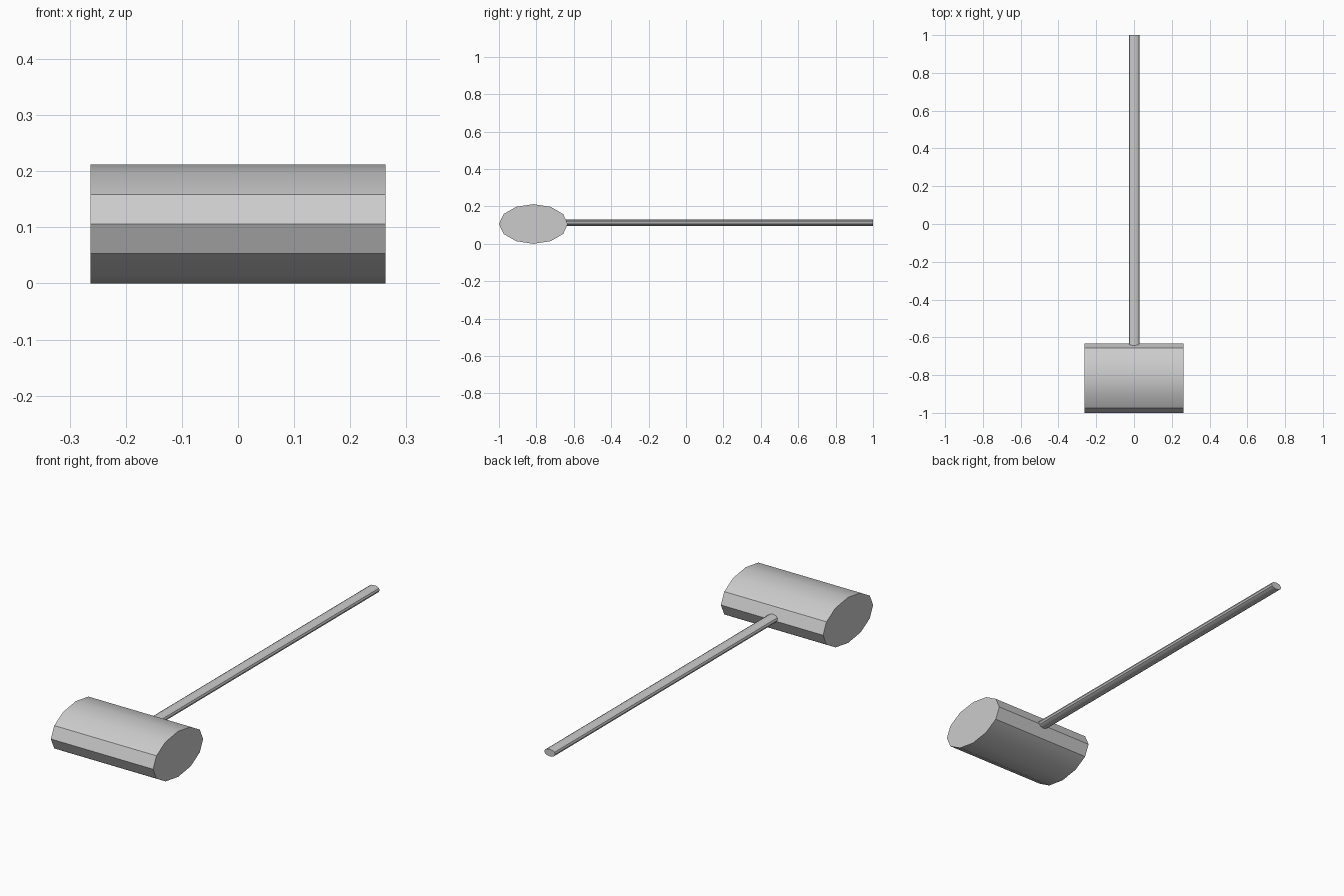
import bpy
from math import pi, radians
from mathutils import Matrix

cube = bpy.data.objects.get("Cube")
if cube:
    bpy.data.objects.remove(cube, do_unlink=True)

grey = bpy.data.materials.new("plain grey")
grey.use_nodes = True
colour = (0.6, 0.6, 0.6, 1)
grey.diffuse_color = colour
grey.node_tree.nodes["Principled BSDF"].inputs["Base Color"].default_value = colour


def flattened_rod(name, axis, centre, wide, tall, length):
    """Twelve-sided oval rod lying along x or y, with flat ends."""
    bpy.ops.mesh.primitive_cylinder_add(vertices=12, radius=1, depth=1)
    rod = bpy.context.object
    rod.name = rod.data.name = name
    turn = Matrix.Rotation(pi / 2, 4, axis)
    size = (length, wide, tall) if axis == "Y" else (wide, length, tall)
    rod.data.transform(Matrix.Translation(centre) @ Matrix.Diagonal((*size, 1)) @ turn)
    rod.data.materials.append(grey)
    bpy.ops.object.shade_smooth_by_angle(angle=radians(30))
    return rod


# Heavy oval head lying across the front
flattened_rod("mallet_head", "Y", (0, -0.816, 0.106), 0.184, 0.106, 0.526)

# Long thin handle, sunk slightly into the back of the head
flattened_rod("handle", "X", (0.001, 0.17, 0.112), 0.028, 0.017, 1.66)
